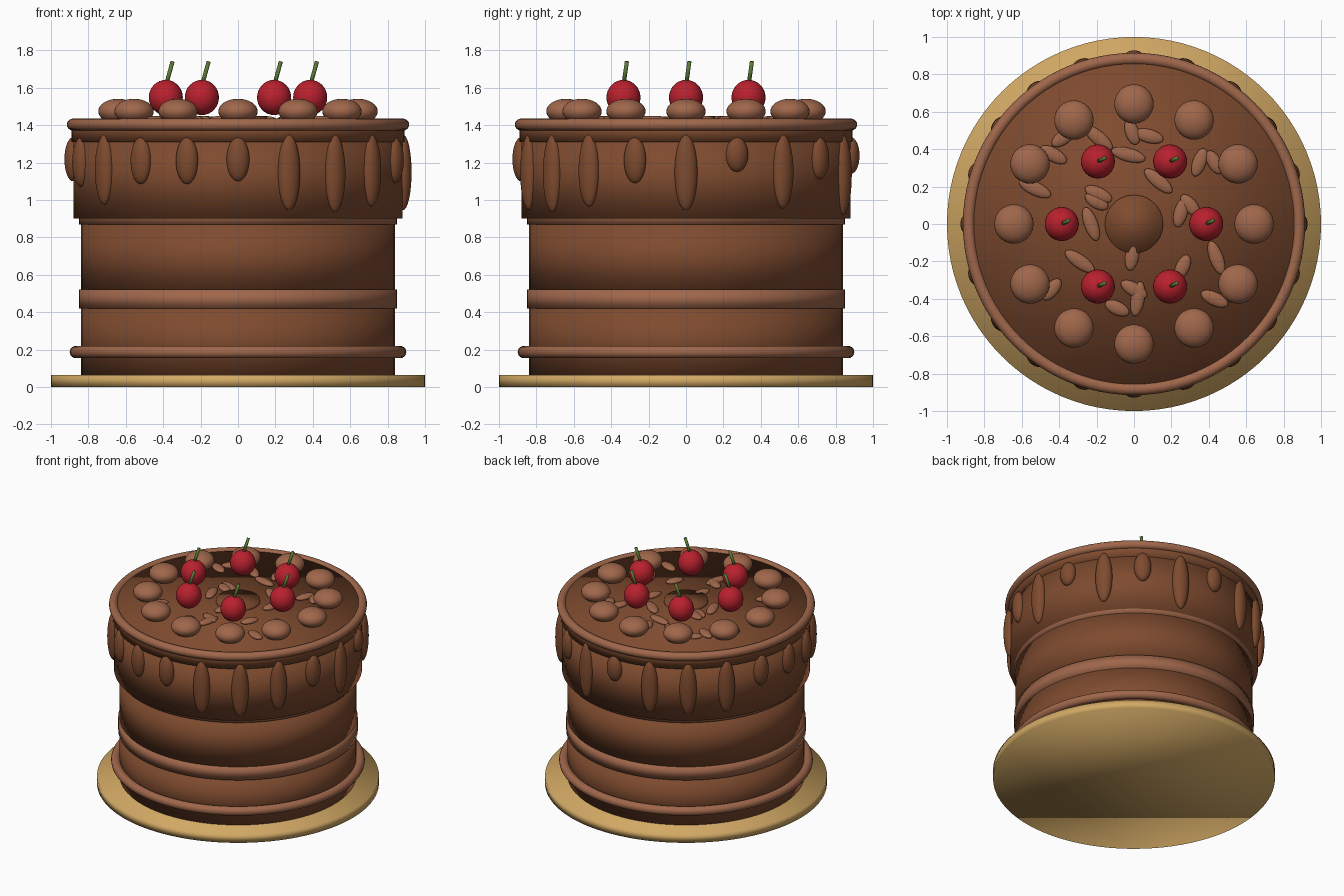
import bpy
from math import radians, cos, sin
from mathutils import Vector

start_cube = bpy.data.objects.get("Cube")
if start_cube:
    bpy.data.objects.remove(start_cube, do_unlink=True)


def material(name, rgb):
    mat = bpy.data.materials.new(name)
    mat.use_nodes = True
    mat.diffuse_color = (*rgb, 1)
    mat.node_tree.nodes["Principled BSDF"].inputs["Base Color"].default_value = (*rgb, 1)
    return mat


chocolate = material("chocolate", (0.21, 0.07, 0.028))
milk = material("milk chocolate", (0.35, 0.135, 0.07))
gold = material("gold board", (0.65, 0.4, 0.13))
red = material("cherry red", (0.48, 0.015, 0.027))
green = material("stem green", (0.1, 0.2, 0.035))


def finish(name, mat):
    obj = bpy.context.object
    obj.name = name
    obj.data.materials.append(mat)
    bpy.ops.object.shade_smooth()
    return obj


def disc(name, radius, bottom, top, mat):
    bpy.ops.mesh.primitive_cylinder_add(vertices=96, radius=radius, depth=top - bottom,
                                        location=(0, 0, (bottom + top) / 2))
    return finish(name, mat)


def ring(name, radius, thickness, z, mat):
    bpy.ops.mesh.primitive_torus_add(major_radius=radius, minor_radius=thickness,
                                     major_segments=96, minor_segments=16, location=(0, 0, z))
    return finish(name, mat)


def ellipsoid(name, location, size, turn, mat, segments=32):
    bpy.ops.mesh.primitive_uv_sphere_add(segments=segments, ring_count=segments // 2, radius=1,
                                         location=location, rotation=(0, 0, radians(turn)))
    bpy.context.object.scale = size
    return finish(name, mat)


def around(radius, degrees, z):
    a = radians(degrees)
    return Vector((radius * cos(a), radius * sin(a), z))


# Board and cake layers
disc("board", 1, 0, 0.065, gold)
disc("lower_layer", 0.84, 0.065, 0.43, chocolate)
disc("lower_filling", 0.85, 0.42, 0.52, milk)
disc("upper_layer", 0.84, 0.51, 0.88, chocolate)
disc("upper_filling", 0.85, 0.87, 0.95, milk)
disc("icing", 0.88, 0.9, 1.33, chocolate)
disc("glaze", 0.89, 1.31, 1.42, chocolate)
disc("centre_button", 0.155, 1.4, 1.445, chocolate)

# Piped borders
ring("bottom_border", 0.867, 0.033, 0.187, milk)
ring("top_border", 0.883, 0.032, 1.403, milk)

# Drips: lower ends, counter-clockwise from the left side
drip_ends = (0.945, 1.15, 0.955, 1.11, 0.92, 1.14, 0.95, 0.95, 0.95, 1.1,
             1.1, 1.07, 0.975, 1.085, 1.085, 1.1, 0.945, 0.935, 0.965, 1.09)
for i, end in enumerate(drip_ends):
    top = 1.335 if end > 1 else 1.35
    ellipsoid("drip", around(0.882, i * 18, (top + end) / 2),
              (0.046, 0.061, (top - end) / 2), i * 18, chocolate)

# Truffles
for i in range(12):
    ellipsoid("truffle", around(0.642, i * 30, 1.474), (0.105, 0.105, 0.067), 0, milk)

# Cherries with leaning stems
for i in range(6):
    centre = around(0.386, i * 60, 1.548)
    ellipsoid("cherry", centre, (0.091, 0.091, 0.094), 0, red)
    lean = Vector((0.036, 0.018, 0.13))
    bpy.ops.mesh.primitive_cylinder_add(vertices=12, radius=0.011, depth=lean.length,
                                        location=centre + Vector((0.018, 0.009, 0.127)))
    bpy.context.object.rotation_euler = lean.to_track_quat("Z", "Y").to_euler()
    finish("cherry_stem", green)

# Almond flakes: x, y, turn
flakes = ((-.19, .46, -40), (.08, .47, -15), (-.01, .49, -70), (-.03, .37, -15),
          (-.43, .37, -30), (-.38, .46, 35), (-.53, .19, -25), (.35, .33, 70),
          (.43, .33, -60), (.13, .23, -40), (-.19, .16, -25), (-.2, .12, -30),
          (-.23, 0, -70), (.25, .06, 75), (.3, .1, -50), (-.29, -.2, -35),
          (0, -.35, -30), (-.09, -.45, -25), (.02, -.4, 80), (-.01, -.17, 80),
          (.26, -.23, 65), (.44, -.18, -70), (.43, -.4, -25), (-.44, -.35, 50))
for i, (x, y, turn) in enumerate(flakes):
    length = (0.095, 0.08, 0.07)[i % 3]
    ellipsoid("almond_flake", (x, y, 1.43), (length, 0.037, 0.02), turn, milk, 16)
